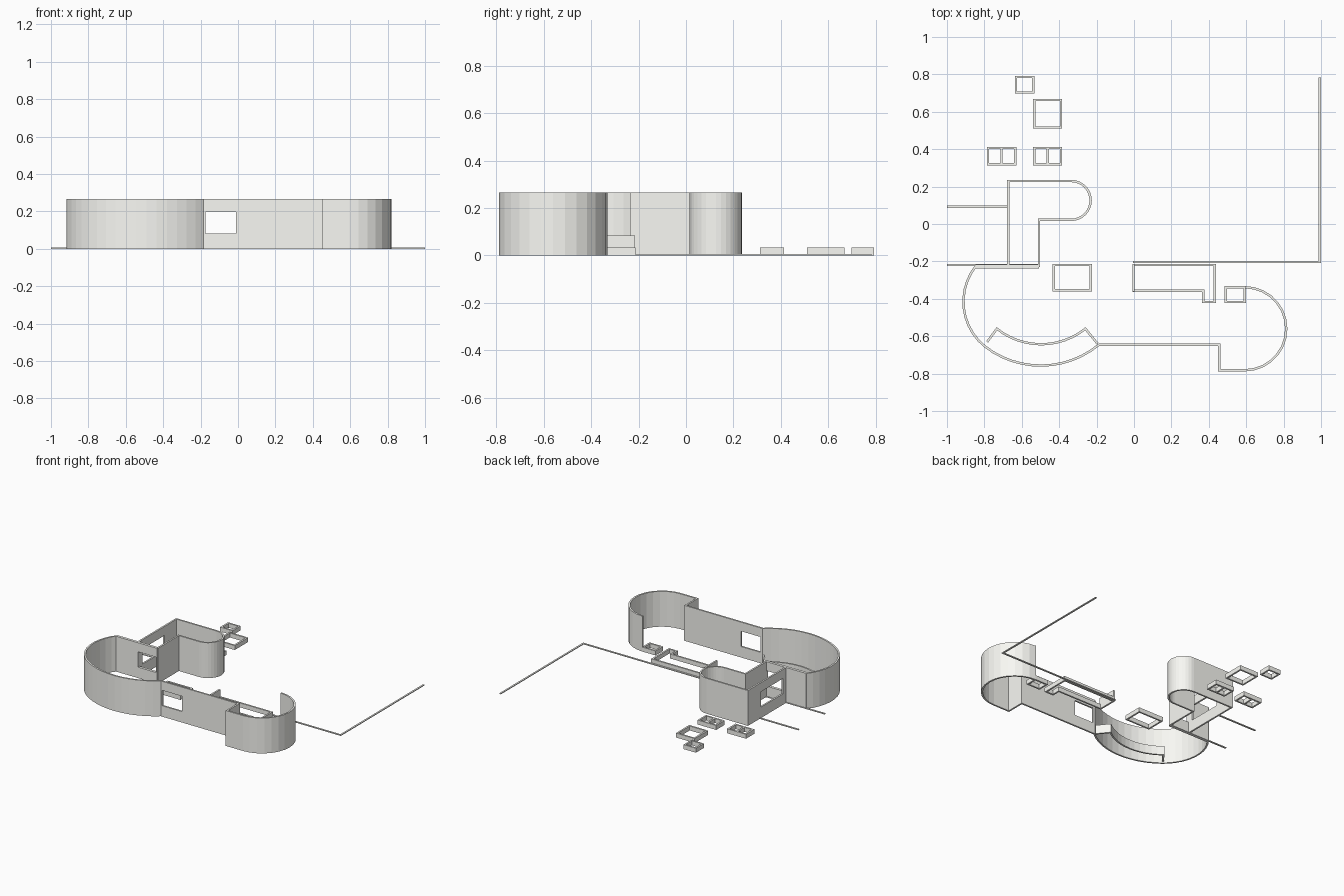
import bpy, bmesh, math
from mathutils import Vector

if "Cube" in bpy.data.objects:
    bpy.data.objects.remove(bpy.data.objects["Cube"])

T = 0.0125  # wall thickness
H = 0.265   # full wall height
LOW = 0.033  # desk height
MID = 0.084  # raised panel height

# Pale plaster
plaster = bpy.data.materials.new("pale_plaster")
plaster.diffuse_color = (0.95, 0.95, 0.91, 1)
plaster.use_nodes = True
plaster.node_tree.nodes["Principled BSDF"].inputs["Base Color"].default_value = plaster.diffuse_color


def arc3(a, b, c, n):
    """Points on the circle from a through b to c."""
    (ax, ay), (bx, by), (cx, cy) = a, b, c
    d = 2 * (ax * (by - cy) + bx * (cy - ay) + cx * (ay - by))
    sa, sb, sc = ax * ax + ay * ay, bx * bx + by * by, cx * cx + cy * cy
    ux = (sa * (by - cy) + sb * (cy - ay) + sc * (ay - by)) / d
    uy = (sa * (cx - bx) + sb * (ax - cx) + sc * (bx - ax)) / d
    r = math.hypot(ax - ux, ay - uy)
    t0 = math.atan2(ay - uy, ax - ux)
    tb = (math.atan2(by - uy, bx - ux) - t0) % math.tau
    tc = (math.atan2(cy - uy, cx - ux) - t0) % math.tau
    if tb > tc:
        tc -= math.tau
    return [(ux + r * math.cos(t0 + tc * i / n), uy + r * math.sin(t0 + tc * i / n))
            for i in range(n + 1)]


def wall(name, pts, height, thick=T, closed=False):
    """Extrude a mitred strip of given thickness along a plan path."""
    p = [Vector(q) for q in pts]
    n = len(p)
    bm = bmesh.new()
    rings = []
    for i in range(n):
        dirs = []
        if closed or i > 0:
            dirs.append((p[i] - p[i - 1]).normalized())
        if closed or i < n - 1:
            dirs.append((p[(i + 1) % n] - p[i]).normalized())
        norms = [Vector((-d.y, d.x)) for d in dirs]
        m = sum(norms, Vector((0, 0))).normalized()
        m *= thick / 2 / max(0.3, m.dot(norms[0]))
        a, b = p[i] + m, p[i] - m
        rings.append([bm.verts.new((q.x, q.y, z))
                      for q, z in ((a, 0), (b, 0), (b, height), (a, height))])
    for i in range(n if closed else n - 1):
        r, s = rings[i], rings[(i + 1) % n]
        for k in range(4):
            bm.faces.new((r[k], r[(k + 1) % 4], s[(k + 1) % 4], s[k]))
    if not closed:
        bm.faces.new(rings[0])
        bm.faces.new(rings[-1])
    bmesh.ops.recalc_face_normals(bm, faces=bm.faces)
    me = bpy.data.meshes.new(name)
    bm.to_mesh(me)
    bm.free()
    me.materials.append(plaster)
    ob = bpy.data.objects.new(name, me)
    bpy.context.collection.objects.link(ob)
    return ob


def opening(ob, x0, x1, y0, y1, z0=0.082, z1=0.197):
    """Cut a rectangular window through a wall."""
    bpy.ops.mesh.primitive_cube_add(size=1, location=((x0 + x1) / 2, (y0 + y1) / 2, (z0 + z1) / 2))
    cut = bpy.context.object
    cut.scale = (x1 - x0, y1 - y0, z1 - z0)
    cut.hide_render = True
    cut.data.materials.append(plaster)
    mod = ob.modifiers.new("window", 'BOOLEAN')
    mod.object, mod.operation, mod.solver = cut, 'DIFFERENCE', 'EXACT'
    bpy.context.view_layer.objects.active = ob
    bpy.ops.object.modifier_apply(modifier=mod.name)
    bpy.data.objects.remove(cut)


def frame(name, x0, x1, y0, y1, divider=False):
    """Open rectangular desk frame, optionally split in two."""
    h = T / 2
    x0, x1, y0, y1 = x0 + h, x1 - h, y0 + h, y1 - h
    wall(name, [(x0, y0), (x1, y0), (x1, y1), (x0, y1)], LOW, closed=True)
    if divider:
        xm = (x0 + x1) / 2
        wall(name + "_divider", [(xm, y0), (xm, y1)], LOW)


# Outer wall: two rounded bays joined by a straight run
left_bay = arc3((-0.842, -0.22), (-0.912, -0.42), (-0.797, -0.655), 10)
front_bay = arc3((-0.797, -0.655), (-0.5, -0.757), (-0.187, -0.645), 12)
right_bay = arc3((0.593, -0.782), (0.814, -0.56), (0.593, -0.338), 14)
outer = wall("outer_wall", left_bay + front_bay[1:] +
             [(0.456, -0.645), (0.456, -0.782)] + right_bay, H)
opening(outer, -0.173, -0.01, -0.7, -0.6)

# Back room with a rounded end
room = wall("back_room_wall", [(-0.673, -0.222), (-0.673, 0.23)] +
            arc3((-0.335, 0.23), (-0.232, 0.126), (-0.335, 0.022), 16) +
            [(-0.508, 0.022), (-0.508, -0.23)], H)
opening(room, -0.72, -0.63, -0.18, 0.08)

# Dividing wall with a serving hatch
hatch = wall("hatch_wall", [(-0.845, -0.227), (-0.508, -0.227)], H, 0.02)
opening(hatch, -0.665, -0.516, -0.3, -0.15)

# Curved counter inside the front bay
wall("curved_counter", [(-0.785, -0.63)] +
     arc3((-0.733, -0.56), (-0.5, -0.643), (-0.26, -0.56), 12) + [(-0.195, -0.64)], 0.066)

# Bar counter with a raised end panel
wall("bar_counter", [(-0.003, -0.219), (0.432, -0.219), (0.432, -0.417), (0.37, -0.417),
                     (0.37, -0.356), (-0.003, -0.356)], LOW, closed=True)
wall("bar_end_panel", [(-0.003, -0.214), (-0.003, -0.361)], MID)

# Tables and desks
frame("centre_table", -0.435, -0.225, -0.36, -0.213)
frame("side_table", 0.485, 0.599, -0.423, -0.332)
frame("small_desk", -0.637, -0.533, 0.697, 0.792)
frame("large_desk", -0.54, -0.384, 0.51, 0.669)
frame("left_double_desk", -0.787, -0.629, 0.313, 0.413, True)
frame("right_double_desk", -0.54, -0.384, 0.313, 0.413, True)

# Low boundary kerbs
wall("right_kerb", [(-0.005, -0.203), (0.9937, -0.203), (0.9937, 0.783)], 0.006)
wall("upper_left_kerb", [(-1, 0.092), (-0.673, 0.092)], 0.006)
wall("lower_left_kerb", [(-1, -0.219), (-0.508, -0.219)], 0.006)
